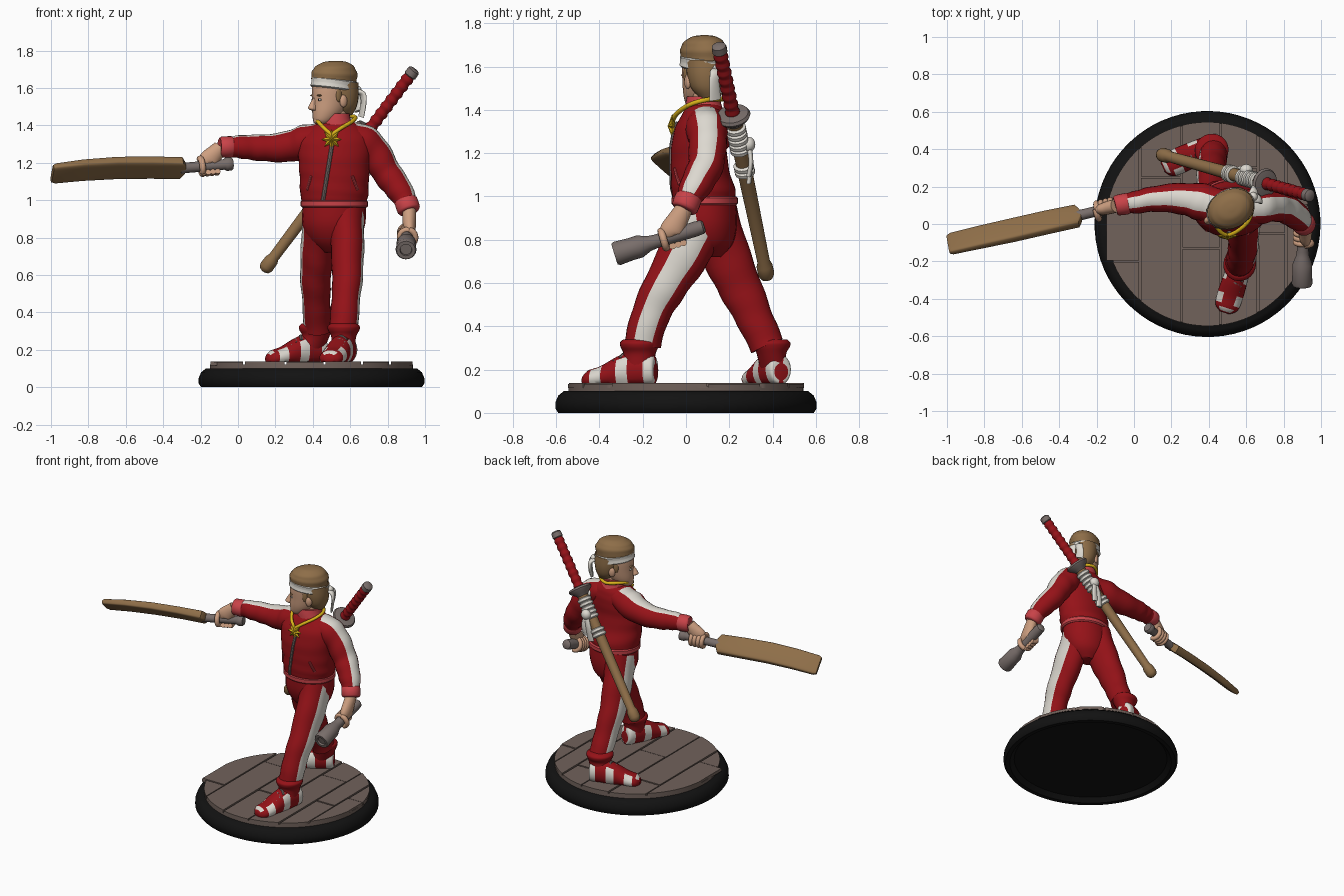
import bpy, bmesh, math
from mathutils import Vector as V, Matrix

def material(name, r, g, b):
    m = bpy.data.materials.new(name)
    m.diffuse_color = (r, g, b, 1)
    return m

RED = material("red_cloth", .30, .006, .009)
PINK = material("pink_trim", .58, .055, .065)
WHITE = material("white_cloth", .72, .69, .63)
BLACK = material("black_rim", .006, .006, .006)
PLANK = material("plank_taupe", .165, .122, .105)
GREY = material("warm_grey", .19, .155, .145)
SKIN = material("skin", .62, .35, .22)
WOOD = material("brown_wood", .27, .155, .065)
GOLD = material("gold", .70, .45, .01)

def finish(name, bm, *mats):
    bmesh.ops.recalc_face_normals(bm, faces=bm.faces)
    me = bpy.data.meshes.new(name)
    bm.to_mesh(me)
    bm.free()
    for m in mats:
        me.materials.append(m)
    ob = bpy.data.objects.new(name, me)
    bpy.context.collection.objects.link(ob)
    return ob

def catmull(P, sub):
    out = []
    for i in range(len(P) - 1):
        a, b, c, d = P[max(i - 1, 0)], P[i], P[i + 1], P[min(i + 2, len(P) - 1)]
        for k in range(sub):
            t = k / sub
            out.append([.5 * (2*q + (r - p)*t + (2*p - 5*q + 4*r - s)*t*t + (3*q - p - 3*r + s)*t**3)
                        for p, q, r, s in zip(a, b, c, d)])
    return out + [list(P[-1])]

def loft(name, pts, *mats, ref=(0, 0, 1), axis=None, n=24, sub=5, p=1, rule=None, fold=0, zmin=None, mat4=None):
    """Skin elliptical rings (x, y, z, r_ref, r_side) along a smooth path."""
    P = catmull([tuple(q) if len(q) == 5 else tuple(q) + (q[3],) for q in pts], sub)
    bm, rings = bmesh.new(), []
    for i, q in enumerate(P):
        c = V(q[:3])
        t = V(axis) if axis else V(P[min(i + 1, len(P) - 1)][:3]) - V(P[max(i - 1, 0)][:3])
        t.normalize()
        u = V(ref) - t * t.dot(V(ref))
        u.normalize()
        v, ring = t.cross(u), []
        for j in range(n):
            a = 2 * math.pi * j / n
            ca, sa = math.cos(a), math.sin(a)
            f = 1 + fold * math.sin(i * 1.25 + 1.5 * math.sin(a + i * .2))
            co = c + u * math.copysign(abs(ca) ** p, ca) * q[3] * f + v * math.copysign(abs(sa) ** p, sa) * q[4] * f
            if zmin is not None:
                co.z = max(co.z, zmin)
            ring.append(bm.verts.new(mat4 @ co if mat4 else co))
        rings.append(ring)
    for i in range(len(rings) - 1):
        for j in range(n):
            k = (j + 1) % n
            f = bm.faces.new((rings[i][j], rings[i][k], rings[i + 1][k], rings[i + 1][j]))
            if rule:
                f.material_index = rule((i + .5) / (len(rings) - 1), 2 * math.pi * (j + .5) / n)
    bm.faces.new(rings[0][::-1])
    bm.faces.new(rings[-1])
    return finish(name, bm, *mats)

def tube(name, pts, r, mat, sub=4, n=10, **kw):
    return loft(name, [tuple(q) + (r, r) for q in pts], mat, sub=sub, n=n, **kw)

def turned(name, A, B, prof, mat, n=20):
    """Turned part on the line A-B, profile of (t, radius)."""
    A, B = V(A), V(B)
    return loft(name, [tuple(A.lerp(B, t)) + (r, r) for t, r in prof], mat, axis=B - A, ref=(.1, .9, .3), sub=1, n=n)

def ball(name, loc, size, mat, mat4=Matrix()):
    bm = bmesh.new()
    bmesh.ops.create_uvsphere(bm, u_segments=20, v_segments=12, radius=1)
    bm.transform(mat4 @ Matrix.Translation(loc) @ Matrix.Diagonal((*size, 1)))
    return finish(name, bm, mat)

# --- round base with plank floor
CX = .393
turned("base_rim", (CX, 0, 0), (CX, 0, 1), [(.03, .001), (.03, .53), (0, .56), (0, .59), (.02, .604), (.05, .603),
       (.08, .59), (.1, .565), (.1, .001)], BLACK, 72)
turned("floor_disc", (CX, 0, .09), (CX, 0, .122), [(0, .543), (1, .543)], PLANK, 72)
edges = [-.545, -.36, -.14, .07, .27, .42, .545]
for i in range(6):
    a, b = edges[i] + .005, edges[i + 1] - .005
    cut = (-.2, .25, -.13, .3, -.05, .1)[i]
    xs = [a + (b - a) * k / 10 for k in range(11)]
    h = [math.sqrt(max(.545 ** 2 - x * x, 0)) for x in xs]
    for s, c in ((1, cut + .004), (-1, -cut + .004)):
        pts = [(x, max(y, c)) for x, y in zip(xs, h)]
        bm = bmesh.new()
        vs = [bm.verts.new((CX + x, s * y, .115)) for x, y in pts + [(b, c), (a, c)]]
        r = bmesh.ops.extrude_face_region(bm, geom=[bm.faces.new(vs)])
        for v in r["geom"]:
            if isinstance(v, bmesh.types.BMVert):
                v.co.z = .134 + .003 * ((i + (s > 0)) % 2)
        bmesh.ops.remove_doubles(bm, verts=bm.verts, dist=.0005)
        finish("plank", bm, PLANK)

# --- trousers and jacket, with white stripe along the outer side
stripe = lambda w: (lambda s, a: int(math.cos(a) > math.cos(w)))
loft("left_leg", [(.575, .09, .93, .10, .125), (.585, 0, .75, .09, .118), (.585, -.10, .58, .082, .10),
     (.575, -.165, .45, .076, .088), (.565, -.2, .32, .078, .085)], RED, WHITE, ref=(1, 0, 0), rule=stripe(.5), fold=.025)
loft("right_leg", [(.445, .11, .93, .10, .125), (.425, .18, .74, .09, .112), (.415, .25, .58, .082, .10),
     (.42, .32, .43, .074, .085), (.425, .375, .31, .075, .08)], RED, WHITE, ref=(-1, 0, 0), rule=stripe(.5), fold=.025)
loft("hips", [(.512, .11, .72, .06, .05), (.512, .105, .78, .13, .11), (.512, .095, .87, .168, .14), (.515, .09, .98, .168, .14)],
     RED, ref=(1, 0, 0), axis=(0, 0, 1))
TORSO = [(.515, .085, .985, .17, .143), (.515, .08, 1.03, .182, .148), (.515, .065, 1.12, .185, .135), (.515, .06, 1.22, .192, .128),
         (.52, .07, 1.31, .195, .122), (.525, .082, 1.38, .15, .1), (.525, .085, 1.43, .07, .07)]
loft("jacket_body", TORSO, RED, ref=(1, 0, 0), axis=(0, 0, 1), n=36, fold=.008)
loft("waistband", [(.515, .086, z, .172 + d, .146 + d) for z, d in ((.96, 0), (.968, .008), (.992, .008), (1, 0))], PINK,
     ref=(1, 0, 0), axis=(0, 0, 1), sub=1, n=36)
loft("collar", [(.525, .085, 1.395, .095, .09), (.52, .08, 1.43, .083, .082), (.517, .082, 1.462, .08, .078)], PINK,
     ref=(1, 0, 0), axis=(0, 0, 1))
loft("right_sleeve", [(.47, .09, 1.345, .07, .09), (.37, .115, 1.315, .09, .10), (.26, .135, 1.285, .082, .085),
     (.12, .135, 1.28, .07, .07), (.03, .12, 1.285, .064, .062), (-.035, .11, 1.285, .055, .055)], RED, WHITE,
     ref=(0, 0, 1), rule=stripe(.5), fold=.03)
loft("left_sleeve", [(.58, .085, 1.355, .065, .09), (.67, .095, 1.315, .09, .095), (.74, .1, 1.24, .085, .088),
     (.80, .09, 1.14, .078, .082), (.86, .05, 1.06, .072, .075), (.90, .012, .99, .058, .06)], RED, WHITE,
     ref=(.75, 0, .66), rule=stripe(.5), fold=.03)
loft("right_cuff", [(-.025, .11, 1.285, .05), (-.035, .109, 1.285, .057), (-.09, .1, 1.284, .055), (-.1, .098, 1.284, .045)], PINK, sub=2)
loft("left_cuff", [(.895, .015, 1.005, .052), (.898, .012, .995, .062), (.913, -.005, .95, .062), (.917, -.01, .938, .05)],
     PINK, ref=(1, 0, 0), sub=2)

def front(x, z, off=.004):
    """Point on the front of the jacket."""
    for a, b in zip(TORSO, TORSO[1:]):
        if a[2] <= z <= b[2]:
            t = (z - a[2]) / (b[2] - a[2])
            cx, cy, _, rx, ry = [p + (q - p) * t for p, q in zip(a, b)]
            return (x, cy - ry * math.sqrt(max(1 - ((x - cx) / rx) ** 2, 0)) - off, z)

tube("zipper", [front(.455 + .055 * k / 9, 1.0 + .038 * k, .001) for k in range(10)], .011, GREY, n=8, ref=(1, 0, 0))
for nm, x0, x1 in (("right_pocket", .39, .37), ("left_pocket", .61, .64)):
    tube(nm, [front(x0 + (x1 - x0) * k / 3, 1.13 - .025 * k, 0) for k in range(4)], .008, PINK, n=8, ref=(1, 0, 0))

# --- gold chain with star pendant
tube("chain", [(.50, -.062, 1.35), (.46, -.04, 1.385), (.425, .02, 1.425), (.425, .10, 1.447), (.52, .178, 1.45),
     (.62, .10, 1.447), (.615, .02, 1.425), (.55, -.04, 1.385), (.50, -.062, 1.35)], .011, GOLD, ref=(.1, .2, 1))
bm = bmesh.new()
star = [bm.verts.new((.5 + r * math.sin(k * math.pi / 8), -.064, 1.325 + r * math.cos(k * math.pi / 8)))
        for k in range(16) for r in [(.056, .03)[k % 2]]]
for y in (-.085, -.045):
    tip = bm.verts.new((.5, y, 1.325))
    for k in range(16):
        bm.faces.new((star[k], star[(k + 1) % 16], tip))
finish("star_pendant", bm, GOLD)

# --- shoes: red with white patches, grey laces
def shoe(name, heel, toe, ankle):
    h, t = V((*heel, 0)), V((*toe, 0))
    d = (t - h).normalized()
    side = V((-d.y, d.x, 0))
    at = lambda s, z: h.lerp(t, s) + V((0, 0, z))
    secs = [(0, .19, .035, .04), (.04, .2, .055, .07), (.3, .2, .064, .085), (.5, .19, .068, .075),
            (.75, .165, .07, .052), (.92, .155, .06, .042), (1, .15, .025, .02)]
    def patches(s, a):
        c = abs(math.cos(a))
        return int((s < .24 and c > .3) or (.37 < s < .5 and c > .7) or (.62 < s < .76 and c > .6) or (.84 < s < .93 and c < .7))
    loft(name, [(*at(s, z), w, hh) for s, z, w, hh in secs], RED, WHITE, ref=side, axis=d, rule=patches, zmin=.136)
    loft(name + "_collar", [(*at(.25, .2), .06, .075), (*ankle, .27, .066, .075), (*ankle, .305, .084, .088),
         (*ankle, .325, .086, .09), (*ankle, .34, .07, .075)], RED, ref=side, axis=(0, 0, 1))
    for k in range(4):
        s = .42 + .085 * k
        tube(name + "_lace", [at(s, .262 - .016 * k) + side * .04 + d * .012 - V((0, 0, .012)), at(s, .272 - .018 * k),
             at(s, .262 - .016 * k) - side * .04 - d * .012 - V((0, 0, .012))], .01, GREY, n=8)
shoe("left_shoe", (.59, -.14), (.485, -.475), (.565, -.215))
shoe("right_shoe", (.465, .44), (.155, .30), (.415, .395))

# --- hands gripping their handles
def hand(name, c, axis, palm, wrist):
    c, ax = V(c), V(axis).normalized()
    u = (V(palm) - ax * ax.dot(V(palm))).normalized()
    v = ax.cross(u)
    loft(name + "_palm", [(*wrist, .04, .036), (*V(wrist).lerp(c + u * .03, .5), .048, .036), (*(c + u * .028), .055, .032),
         (*(c + u * .005), .04, .02)], SKIN, ref=ax)
    def arc(a0, a1, off, r, rad, nm):
        tube(nm, [c + ax * off + (u * math.cos(a) + v * math.sin(a)) * r
                  for a in [math.radians(a0 + (a1 - a0) * k / 6) for k in range(7)]], rad, SKIN, sub=3, ref=ax)
    for i in range(4):
        arc(-10, 215, (i - 1.5) * .026, .041, .0155, name + "_finger")
    arc(10, -140, .045, .043, .017, name + "_thumb")
hand("right_hand", (-.155, .08, 1.183), (-.27, -.065, -.025), (.1, .1, 1), (-.095, .098, 1.28))
hand("left_hand", (.905, -.06, .813), (0, -.425, -.125), (.35, 0, .9), (.915, -.008, .945))

# --- flat wooden bat
turned("bat_handle", (-.03, .11, 1.195), (-.31, .042, 1.17), [(0, .03), (.03, .036), (.12, .036), (.16, .028), (.9, .028), (1, .032)], GREY)
loft("bat_blade", [(-.285, .048, 1.172, .03, .025), (-.305, .043, 1.172, .066, .03), (-.47, .008, 1.174, .07, .028),
     (-.65, -.033, 1.172, .071, .027), (-.83, -.072, 1.16, .07, .024), (-.975, -.105, 1.143, .068, .02), (-.993, -.11, 1.141, .06, .014)],
     WOOD, ref=(0, .75, -.64), sub=1, p=.4)

# --- flared grey torch
turned("torch", (.907, .085, .862), (.898, -.33, .733), [(0, .022), (.02, .032), (.1, .035), (.55, .032), (.62, .036), (.72, .053),
       (.82, .052), (.97, .056), (1, .05), (1, .032), (.97, .03), (.97, .001)], GREY)

# --- sword slung on the back
A, B = (.945, .15, 1.70), (.135, .375, .62)
turned("sword_pommel", A, B, [(0, .022), (.006, .033), (.03, .035), (.035, .028)], GREY)
turned("sword_grip", A, B, [(.03 + .27 * k / 32, .029 + .005 * (k // 2 % 2)) for k in range(33)], RED)
turned("sword_guard", A, B, [(.29, .04), (.294, .072), (.304, .08), (.314, .072), (.33, .045), (.34, .035)], GREY, 28)
turned("scabbard", A, B, [(.31, .036), (.6, .034), (.93, .029), (.945, .037), (.98, .038), (.995, .028), (1, .012)], WOOD)
for k in range(7):
    t = .36 + .022 * k + (.05 if k > 4 else 0)
    turned("scabbard_wrap", A, B, [(t - .011, .036), (t - .006, .047), (t + .006, .047), (t + .011, .036)], WHITE)
ball("wrap_knot", (.60, .29, 1.24), (.035, .03, .035), WHITE)
for dx in (0, .035):
    loft("wrap_tail", [(.60, .29, 1.24, .016, .012), (.575 + dx, .30, 1.16, .02, .011), (.56 + dx, .29, 1.06 + dx, .024, .011)],
         WHITE, ref=(1, 0, 0))
tube("carry_strap", [(.66, .235, 1.30), (.66, .19, 1.33), (.64, .15, 1.36)], .018, WHITE, ref=(1, 0, 0))

# --- head turned toward the bat arm (built facing -y, then rotated)
H = Matrix.Translation((.512, .08, 0)) @ Matrix.Rotation(math.radians(-62), 4, 'Z')
up = dict(ref=(1, 0, 0), axis=(0, 0, 1), mat4=H)
loft("neck", [(0, .02, 1.40, .062, .065), (0, .015, 1.5, .058, .065)], SKIN, **up)
loft("head", [(0, -.072, 1.405, .025, .025), (0, -.06, 1.425, .05, .058), (0, -.035, 1.47, .072, .088), (0, -.015, 1.53, .084, .107),
     (0, -.005, 1.6, .09, .118), (0, 0, 1.66, .085, .11), (0, 0, 1.7, .05, .07)], SKIN, **up)
loft("hair_back", [(0, .06, 1.455, .045, .045), (0, .052, 1.5, .082, .075), (0, .045, 1.56, .098, .092), (0, .035, 1.63, .1, .1)], WOOD, **up)
loft("hair_top", [(0, .004, 1.62, .096, .122), (0, .003, 1.67, .103, .13), (0, .005, 1.71, .09, .112), (0, .01, 1.737, .055, .07),
     (0, .012, 1.745, .012, .015)], WOOD, fold=.015, **up)
tilt = H @ Matrix.Translation((0, 0, 1.618)) @ Matrix.Rotation(-.13, 4, 'X')
loft("headband", [(0, .004, z, .097 + d, .126 + d) for z, d in ((-.027, 0), (-.02, .008), (-.002, .005), (.002, .005), (.02, .008), (.027, 0))],
     WHITE, ref=(1, 0, 0), axis=(0, 0, 1), sub=1, mat4=tilt)
loft("nose", [(0, -.112, 1.545, .01, .012), (0, -.124, 1.515, .014, .02), (0, -.13, 1.49, .021, .023), (0, -.115, 1.478, .014, .014)], SKIN, **up)
ball("mouth", (0, -.108, 1.452), (.026, .012, .006), PINK, H)
ball("chin", (0, -.098, 1.425), (.028, .022, .02), SKIN, H)
for s in (-1, 1):
    ball("ear", (s * .088, .012, 1.53), (.014, .022, .034), SKIN, H)
    ball("eye", (s * .037, -.104, 1.537), (.015, .009, .007), WHITE, H)
    ball("pupil", (s * .037, -.111, 1.537), (.005, .004, .006), BLACK, H)
    ball("eyebrow", (s * .038, -.108, 1.56), (.022, .01, .005), WOOD, H)
    ball("sideburn", (s * .083, -.014, 1.565), (.01, .018, .04), WOOD, H)
    loft("headband_tail", [(0, .12, 1.585, .016, .012), (s * .022, .16, 1.57, .026, .014), (s * .03, .165, 1.52, .026, .01),
         (s * .02, .155, 1.46 - .015 * s, .03, .008)], WHITE, ref=(1, 0, 0), mat4=H)
ball("headband_knot", (0, .143, 1.588), (.024, .022, .024), WHITE, H)

# --- smooth shading with crisp edges
for ob in bpy.context.collection.objects:
    ob.select_set(True)
    bpy.context.view_layer.objects.active = ob
bpy.ops.object.shade_smooth_by_angle(angle=math.radians(42))
